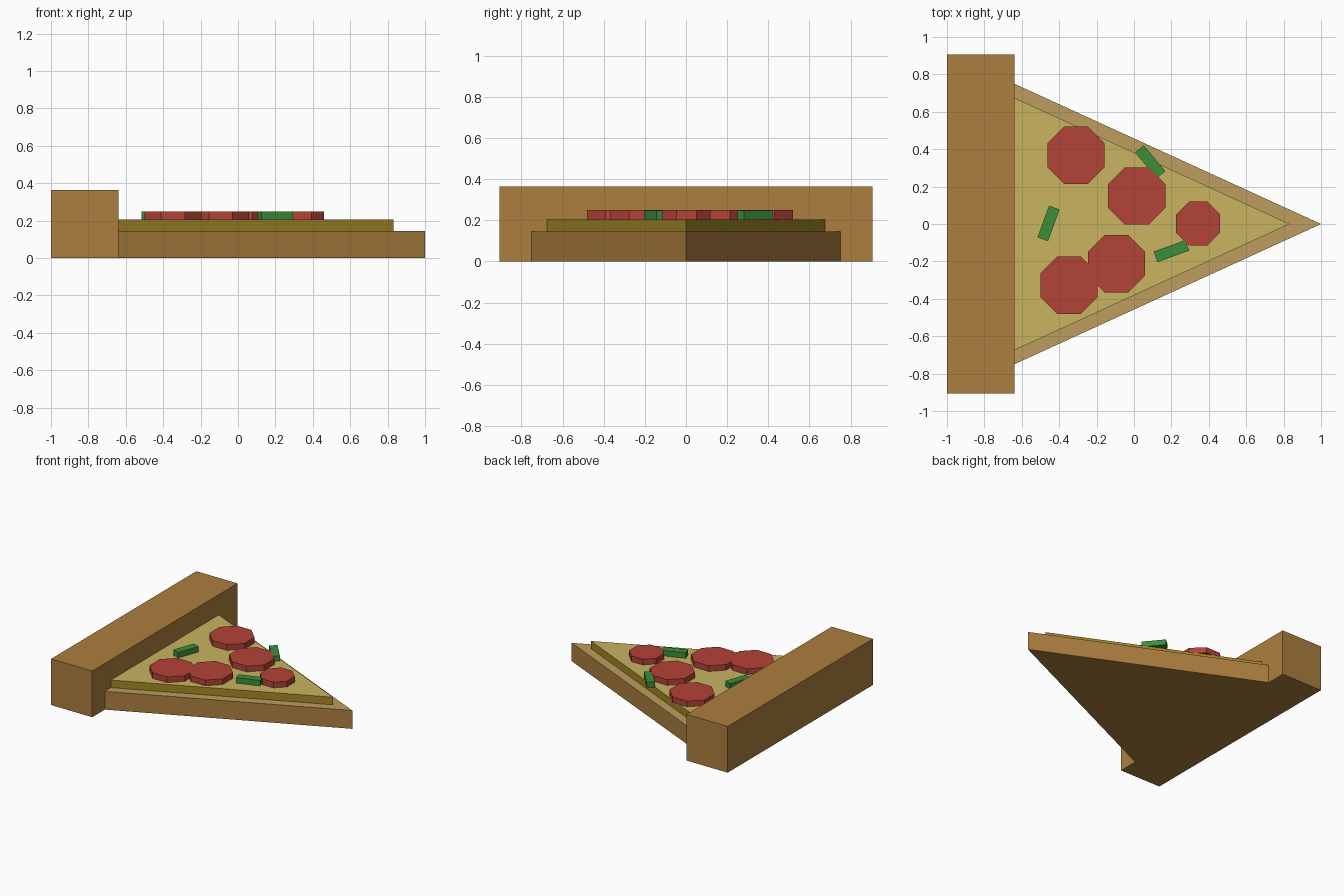
import bpy, bmesh, math

if "Cube" in bpy.data.objects:
    bpy.data.objects.remove(bpy.data.objects["Cube"])


def srgb(r, g, b):
    return tuple((c / 255 / 12.92 if c < 11 else ((c / 255 + 0.055) / 1.055) ** 2.4)
                 for c in (r, g, b)) + (1.0,)


def material(name, *rgb):
    m = bpy.data.materials.new(name)
    m.diffuse_color = srgb(*rgb)
    m.use_nodes = True
    m.node_tree.nodes["Principled BSDF"].inputs["Base Color"].default_value = m.diffuse_color
    return m


CRUST = material("baked brown", 172, 126, 62)
DOUGH = material("light dough", 190, 158, 94)
CHEESE = material("pale cheese", 200, 181, 97)
CHEESE_EDGE = material("mustard cheese edge", 163, 134, 38)
SALAMI = material("salami red", 180, 67, 55)
PEPPER = material("pepper green", 60, 142, 58)


def prism(name, outline, z0, z1, side, top=None):
    """Extrude a flat outline; upward faces may take a second colour."""
    bm = bmesh.new()
    low = [bm.verts.new((x, y, z0)) for x, y in outline]
    high = [bm.verts.new((x, y, z1)) for x, y in outline]
    n = len(outline)
    bm.faces.new(low[::-1])
    bm.faces.new(high)
    for i in range(n):
        j = (i + 1) % n
        bm.faces.new((low[i], low[j], high[j], high[i]))
    bm.normal_update()
    mesh = bpy.data.meshes.new(name)
    mesh.materials.append(side)
    if top:
        mesh.materials.append(top)
        for f in bm.faces:
            f.material_index = 1 if f.normal.z > 0.5 else 0
    bm.to_mesh(mesh)
    bm.free()
    ob = bpy.data.objects.new(name, mesh)
    bpy.context.collection.objects.link(ob)
    return ob


def rectangle(cx, cy, length, width, degrees=0):
    a = math.radians(degrees)
    c, s = math.cos(a), math.sin(a)
    corners = [(-1, -1), (1, -1), (1, 1), (-1, 1)]
    return [(cx + u * length / 2 * c - v * width / 2 * s,
             cy + u * length / 2 * s + v * width / 2 * c) for u, v in corners]


def octagon(cx, cy, half_width):
    r = half_width / math.cos(math.pi / 8)
    return [(cx + r * math.cos((i + 0.5) * math.pi / 4),
             cy + r * math.sin((i + 0.5) * math.pi / 4)) for i in range(8)]


# Crust bar along the back of the slice
BACK = -0.64
prism("crust", rectangle((BACK - 1) / 2, 0, 1 + BACK, 1.815), 0, 0.365, CRUST)

# Dough wedge and the cheese layer on it
prism("dough", [(BACK, -0.75), (1, 0), (BACK, 0.75)], 0, 0.145, CRUST, DOUGH)
prism("cheese", [(BACK, -0.675), (0.832, 0), (BACK, 0.675)], 0.145, 0.205,
      CHEESE_EDGE, CHEESE)

# Salami slices
for i, (x, y, r) in enumerate([(-0.31, 0.367, 0.153), (0.015, 0.15, 0.153),
                               (0.343, 0.002, 0.118), (-0.093, -0.213, 0.153),
                               (-0.347, -0.327, 0.153)]):
    prism(f"salami_slice_{i + 1}", octagon(x, y, r), 0.205, 0.25, SALAMI)

# Pepper strips
for i, (x, y, a) in enumerate([(0.087, 0.332, -50), (-0.457, 0.003, 70),
                               (0.2, -0.145, 20)]):
    prism(f"pepper_strip_{i + 1}", rectangle(x, y, 0.18, 0.06, a), 0.205, 0.248, PEPPER)
